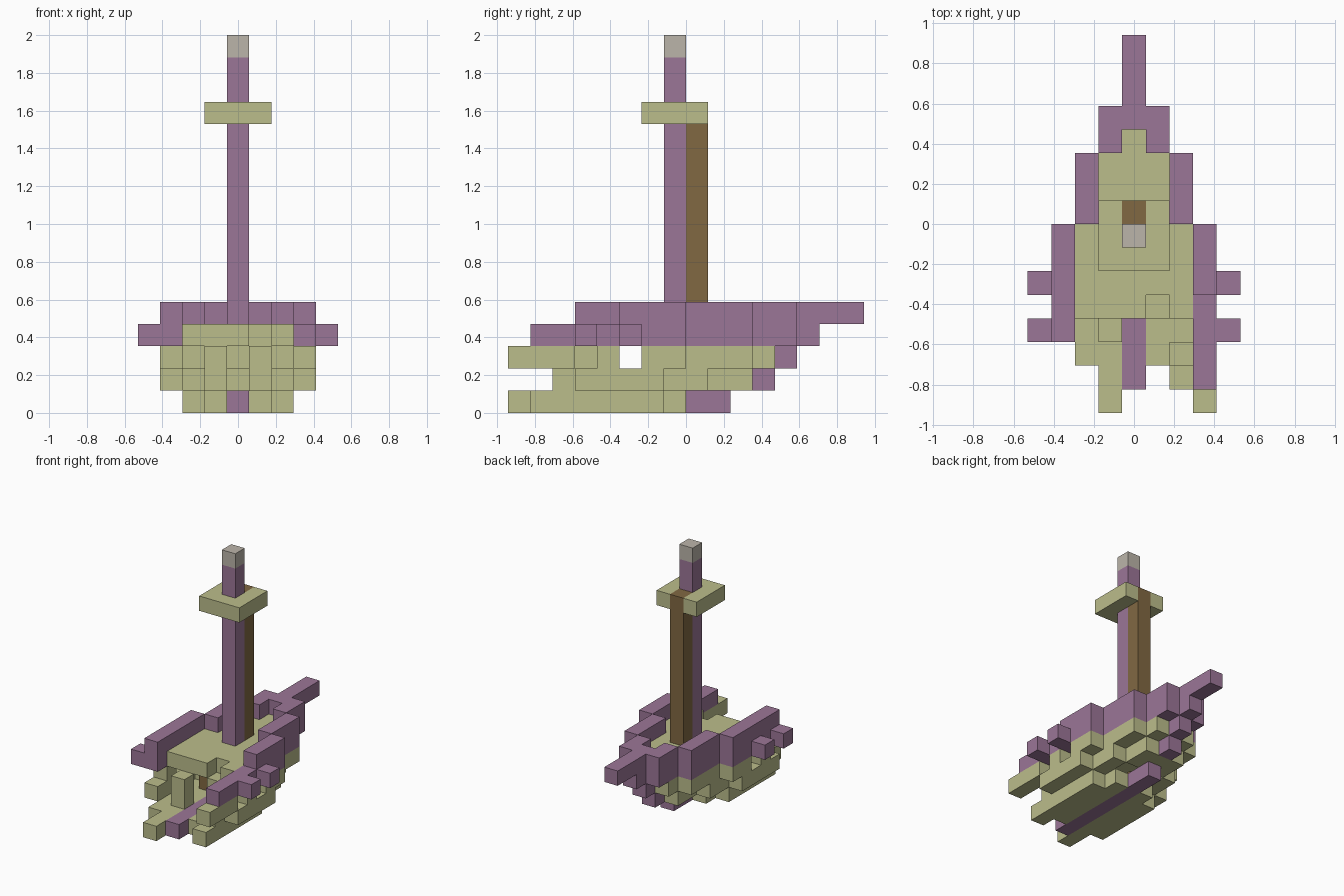
import bpy, bmesh
from mathutils import Matrix, Vector

if "Cube" in bpy.data.objects:
    bpy.data.objects.remove(bpy.data.objects["Cube"])

U = 2 / 17  # one block


def material(name, colour):
    m = bpy.data.materials.new(name)
    m.use_nodes = True
    m.diffuse_color = (*colour, 1)
    m.node_tree.nodes["Principled BSDF"].inputs["Base Color"].default_value = (*colour, 1)
    return m


PURPLE = material("plum wood", (0.33, 0.18, 0.31))
GREEN = material("pale olive wood", (0.50, 0.51, 0.26))
BROWN = material("brown wood", (0.22, 0.14, 0.055))
GREY = material("warm grey", (0.50, 0.46, 0.40))


def part(name, mat, *boxes):
    """Each box gives the first and last block along x, y and z."""
    bm = bmesh.new()
    for x0, x1, y0, y1, z0, z1 in boxes:
        size = Vector((x1 - x0 + 1, y1 - y0 + 1, z1 - z0 + 1)) * U
        mid = Vector((x0 + x1, y0 + y1 + 1, z0 + z1 + 1)) * U / 2
        bmesh.ops.create_cube(bm, size=1, matrix=Matrix.Translation(mid) @ Matrix.Diagonal((*size, 1)))
    mesh = bpy.data.meshes.new(name)
    bm.to_mesh(mesh)
    bm.free()
    mesh.materials.append(mat)
    bpy.context.collection.objects.link(bpy.data.objects.new(name, mesh))


def strake(side, row, *runs):
    """Plank row on one side: (column, first, last) runs stepping in to the bow."""
    return [(side * i, side * i, a, b, row, row) for i, a, b in runs]


# Keel, stem and bowsprit
part("keel", PURPLE, (0, 0, -7, 1, 0, 0))
part("stem", PURPLE, *[(0, 0, k + 2, k + 2, k, k) for k in (1, 2, 3)])
part("bowsprit", PURPLE, (0, 0, 4, 7, 4, 4), (0, 0, 4, 4, 3, 3))

# Broken floor planks beside the keel
part("left_floor", GREEN, (1, 1, -6, -1, 0, 0), (2, 2, -7, -2, 0, 0))
part("right_floor", GREEN, (-1, -1, -8, -1, 0, 0), (-2, -2, -6, -2, 0, 0))

# Hull planking with gun ports
for side, name in ((1, "left"), (-1, "right")):
    lower = strake(side, 1, (3, -5, -2), (2, -1, 0), (1, 1, 2))
    upper = strake(side, 2, (3, -4, -4), (3, -2, -1), (2, 0, 2), (1, 3, 3))
    if side > 0:
        lower += strake(side, 1, (2, -6, -6))
        upper += strake(side, 2, (3, -8, -6))
    part(name + "_lower_planks", GREEN, *lower)
    part(name + "_upper_planks", GREEN, *upper)
    sheer_start, rail_start = (-7, -3) if side > 0 else (-5, -5)
    part(name + "_sheer_plank", PURPLE, *strake(side, 3, (3, sheer_start, -1), (2, 0, 2), (1, 3, 4)))
    part(name + "_rail", PURPLE, *strake(side, 4, (3, rail_start, -1), (2, 0, 2), (1, 3, 4)))
    part(name + "_guns", PURPLE, *strake(side, 3, (4, -5, -5), (4, -3, -3)))

# Bow filling, posts and chest inside the hull
part("bow_filling", GREEN, (0, 0, 2, 2, 1, 1), (0, 0, 3, 3, 2, 2))
part("posts", GREEN, (-1, -1, -5, -5, 1, 2), (1, 1, -4, -4, 1, 2))
part("chest", BROWN, (-1, -1, -2, -2, 1, 1))

# Deck
part("deck", GREEN, (-2, 0, -4, -4, 3, 3), (2, 2, -4, -4, 3, 3),
     (-2, 2, -3, -1, 3, 3), (-1, 1, 0, 2, 3, 3), (0, 0, 3, 3, 3, 3))

# Mast with backing pole, lookout platform and cap
part("mast", PURPLE, (0, 0, -1, -1, 4, 15))
part("backing_pole", BROWN, (0, 0, 0, 0, 4, 13))
part("mast_cap", GREY, (0, 0, -1, -1, 16, 16))
part("lookout", GREEN, (-1, -1, -2, 0, 13, 13), (1, 1, -2, 0, 13, 13), (0, 0, -2, -2, 13, 13))
